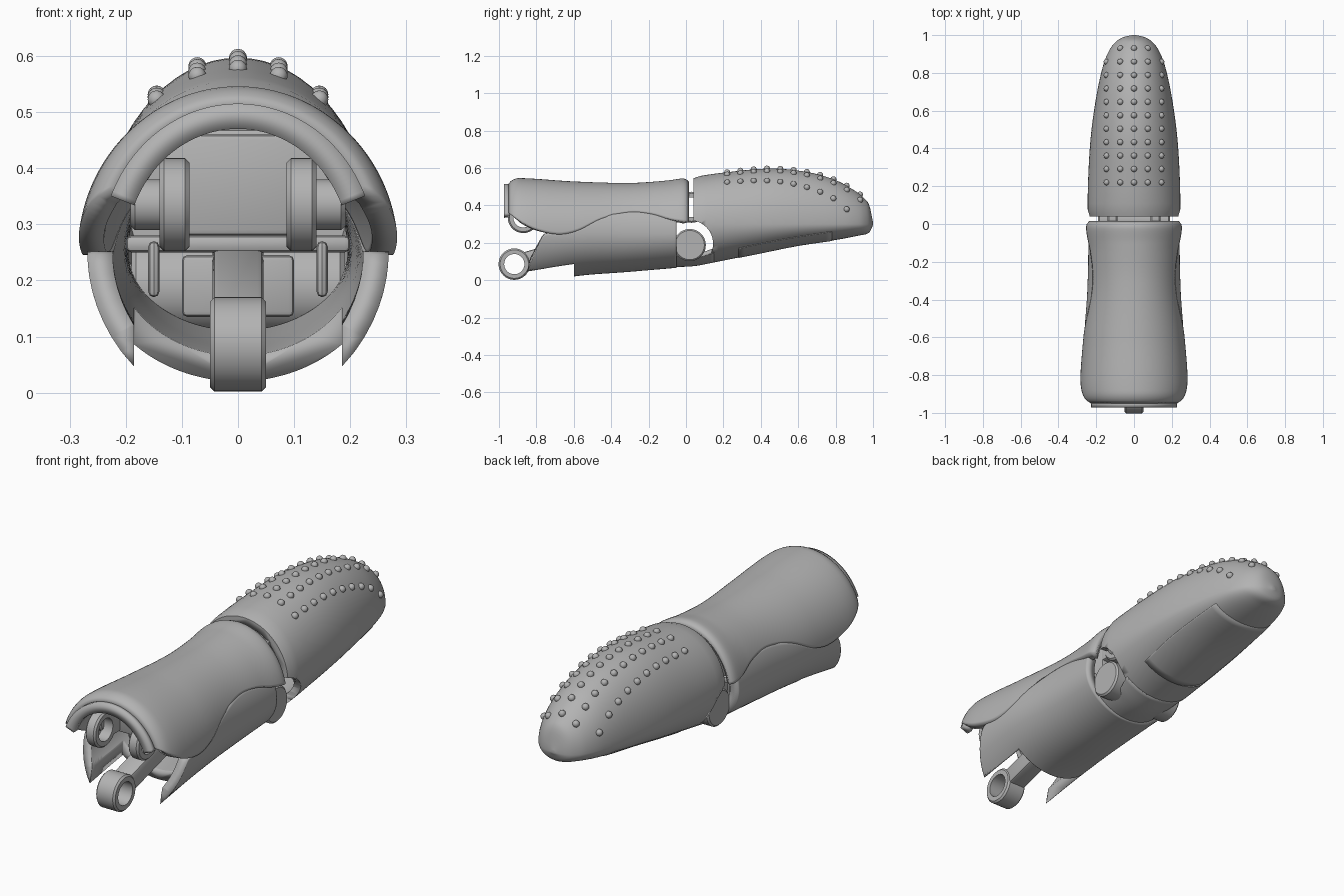
import bpy, bmesh, math
from mathutils import Matrix

cube = bpy.data.objects.get("Cube")
if cube:
    bpy.data.objects.remove(cube, do_unlink=True)

grey = bpy.data.materials.new("plain grey")
grey.use_nodes = True
GREY = (0.45, 0.45, 0.45, 1)
grey.diffuse_color = GREY
grey.node_tree.nodes["Principled BSDF"].inputs["Base Color"].default_value = GREY


def smooth_value(points, y):
    """Smooth curve through (y, value) points."""
    if y <= points[0][0]:
        return points[0][1]
    if y >= points[-1][0]:
        return points[-1][1]
    k = max(i for i in range(len(points) - 1) if points[i][0] <= y)
    (y0, v0), (y1, v1) = points[k], points[k + 1]

    def slope(i):
        a, b = points[max(i - 1, 0)], points[min(i + 1, len(points) - 1)]
        return (b[1] - a[1]) / (b[0] - a[0])
    h = y1 - y0
    t = (y - y0) / h
    return ((2*t**3 - 3*t*t + 1) * v0 + (t**3 - 2*t*t + t) * h * slope(k)
            + (3*t*t - 2*t**3) * v1 + (t**3 - t*t) * h * slope(k + 1))


def finish(name, bm, angle=35, recalc=True):
    if recalc:
        bmesh.ops.recalc_face_normals(bm, faces=bm.faces)
    me = bpy.data.meshes.new(name)
    bm.to_mesh(me)
    bm.free()
    ob = bpy.data.objects.new(name, me)
    bpy.context.collection.objects.link(ob)
    me.materials.append(grey)
    bpy.ops.object.select_all(action='DESELECT')
    ob.select_set(True)
    bpy.context.view_layer.objects.active = ob
    bpy.ops.object.shade_smooth_by_angle(angle=math.radians(angle))
    return ob


def loft(name, ys, shape, edge=None, upper=True, thick=0.0, grow=0.0, n=64):
    """Skin egg-shaped sections; an edge height leaves an open shell."""
    width, top, bottom, mid = shape
    bm = bmesh.new()
    rings = []
    for y in ys:
        w = max(smooth_value(width, y) + grow, 0.004)
        up = max(smooth_value(top, y) + grow - mid, 0.004)
        down = max(mid - smooth_value(bottom, y) + grow, 0.004)
        a, b = 0, 2 * math.pi
        if edge:
            d = smooth_value(edge, y) - mid
            a0 = math.asin(max(-1, min(1, d / (up if d > 0 else down))))
            a, b = (a0, math.pi - a0) if upper else (math.pi - a0, 2 * math.pi + a0)
        ring = []
        for j in range(n + 1 if edge else n):
            t = a + (b - a) * j / n
            s = math.sin(t)
            ring.append(bm.verts.new((w * math.cos(t), y, mid + s * (up if s > 0 else down))))
        rings.append(ring)
    for r0, r1 in zip(rings, rings[1:]):
        for j in range(n):
            k = (j + 1) % len(r0)
            bm.faces.new((r0[j], r1[j], r1[k], r0[k]))
    if not edge:
        bm.faces.new(rings[0])
        bm.faces.new(rings[-1])
    ob = finish(name, bm, recalc=not edge)
    if thick:
        m = ob.modifiers.new("thickness", 'SOLIDIFY')
        m.thickness, m.offset = thick, -1
    return ob


def steps(a, b, n, power=1):
    return [b - (b - a) * (1 - i / n) ** power for i in range(n + 1)]


def box(name, size, loc, tilt=0, bevel=0.01):
    bm = bmesh.new()
    bmesh.ops.create_cube(bm, size=1, matrix=Matrix.Translation(loc)
                          @ Matrix.Rotation(tilt, 4, 'X') @ Matrix.Diagonal((*size, 1)))
    if bevel:
        bmesh.ops.bevel(bm, geom=bm.edges[:], offset=bevel, segments=2, affect='EDGES', profile=0.5)
    return finish(name, bm)


def ring(name, x, y, z, outer, inner, width):
    """Ring (or disc when inner is 0) whose axis runs along x."""
    bm = bmesh.new()
    c, h = 0.008, width / 2
    prof = [(-h, inner), (-h, outer - c), (c - h, outer), (h - c, outer), (h, outer - c), (h, inner)]
    vs = [bm.verts.new((x + px, y, z + r)) for px, r in prof]
    es = [bm.edges.new((vs[i], vs[(i + 1) % len(vs)])) for i in range(len(vs) if inner else len(vs) - 1)]
    bmesh.ops.spin(bm, geom=vs + es, cent=(x, y, z), axis=(1, 0, 0),
                   angle=2 * math.pi, steps=48, use_duplicate=False)
    bmesh.ops.remove_doubles(bm, verts=bm.verts, dist=0.0001)
    return finish(name, bm)


def cut(ob, cutter):
    m = ob.modifiers.new("cut", 'BOOLEAN')
    m.operation, m.solver, m.object = 'DIFFERENCE', 'EXACT', cutter
    cutter.hide_render = True
    cutter.hide_set(True)


# Fingertip: solid pod, hollowed from its open end and cut around the hinge
tip_shape = (
    [(0.04, 0.235), (0.07, 0.245), (0.3, 0.24), (0.5, 0.225), (0.7, 0.195),
     (0.85, 0.16), (0.93, 0.125), (0.97, 0.09), (0.99, 0.055), (1, 0.01)],
    [(0.04, 0.545), (0.07, 0.556), (0.2, 0.575), (0.45, 0.597), (0.65, 0.578),
     (0.8, 0.535), (0.9, 0.48), (0.95, 0.44), (0.98, 0.4), (1, 0.31)],
    [(-0.09, 0.07), (0.04, 0.075), (0.15, 0.095), (0.4, 0.145), (0.6, 0.185),
     (0.8, 0.215), (0.93, 0.24), (0.98, 0.255), (1, 0.295)], 0.3)
tip = loft("fingertip", steps(0.04, 1, 50, 1.8), tip_shape)
cut(tip, loft("fingertip_cavity_cutter", steps(0, 0.5, 12), tip_shape, grow=-0.035))
cut(tip, ring("hinge_clearance_cutter", 0, 0.02, 0.195, 0.125, 0, 0.7))
loft("fingertip_hinge_strap", steps(-0.09, 0.15, 12), tip_shape,
     edge=[(-0.09, 0.14), (0.05, 0.12), (0.15, 0.15)], upper=False, thick=0.025)
loft("fingertip_pad", steps(0.28, 0.78, 16), tip_shape,
     edge=[(0.28, 0.17), (0.5, 0.215), (0.78, 0.26)], upper=False, thick=0.006, grow=0.002)

# Grip bumps in five rows
for col in range(-2, 3):
    for row in range(11):
        x, y = col * 0.0725, 0.22 + row * 0.071
        if abs(col) == 2 and row == 10:
            continue
        w, top = smooth_value(tip_shape[0], y), smooth_value(tip_shape[1], y)
        z = 0.3 + (top - 0.3) * math.sqrt(max(0, 1 - (x / w) ** 2))
        bm = bmesh.new()
        bmesh.ops.create_uvsphere(bm, u_segments=12, v_segments=8, radius=0.016,
                                  matrix=Matrix.Translation((x, y, z)))
        finish("grip_bump", bm, 60)

# Upper shell with wavy lower edge
wave = [(-0.95, 0.36), (-0.88, 0.31), (-0.8, 0.27), (-0.68, 0.245), (-0.58, 0.265), (-0.45, 0.33),
        (-0.3, 0.365), (-0.18, 0.355), (-0.08, 0.325), (0.01, 0.31)]
upper_shape = (
    [(-0.95, 0.25), (-0.93, 0.272), (-0.88, 0.284), (-0.8, 0.284), (-0.6, 0.268), (-0.35, 0.243),
     (-0.15, 0.247), (-0.03, 0.26), (0, 0.256), (0.015, 0.243)],
    [(-0.95, 0.515), (-0.93, 0.535), (-0.89, 0.546), (-0.6, 0.528), (-0.3, 0.52), (-0.1, 0.533),
     (-0.02, 0.544), (0, 0.54), (0.015, 0.527)],
    [(-1, 0), (0, 0)], 0.25)
loft("upper_shell", steps(-0.95, 0.015, 70), upper_shape, edge=wave, thick=0.045)
flange_shape = ([(-1, 0.245), (0, 0.245)], [(-1, 0.515), (0, 0.515)], [(-1, 0), (0, 0)], 0.25)
loft("front_flange", [-0.972, -0.94], flange_shape, edge=[(-1, 0.35), (0, 0.37)], thick=0.045)

# Lower shell, slotted under the front
lower_shape = (
    [(-0.85, 0.27), (-0.6, 0.264), (-0.35, 0.247), (-0.04, 0.24)],
    [(-1, 0.5), (0, 0.5)],
    [(-0.85, -0.03), (-0.6, 0.02), (-0.3, 0.045), (-0.04, 0.067)], 0.25)
lower_edge = [(-0.85, 0.045), (-0.84, 0.07), (-0.77, 0.23), (-0.75, 0.25)] + [
    (y, z + 0.005) for y, z in wave if -0.7 < y < 0]
lower = loft("lower_shell", steps(-0.85, -0.05, 70), lower_shape, edge=lower_edge,
             upper=False, thick=0.045)
cut(lower, box("slot_cutter", (0.37, 0.5, 0.4), (0, -0.85, 0.05), bevel=0))

# Inner frame with paired lugs at both ends
box("inner_frame", (0.28, 0.7, 0.18), (0, -0.41, 0.37))
box("frame_floor", (0.4, 0.42, 0.03), (0, -0.3, 0.265))
for side in (-1, 1):
    x = side * 0.113
    for end, y, z, toward in (("front", -0.87, 0.335, 0.1), ("back", 0.03, 0.39, -0.1)):
        ring(end + "_lug", x, y, z, 0.083, 0.053, 0.053)
        box(end + "_lug_arm", (0.05, 0.09, 0.1), (x, y + toward, z))
    ring("lug_boss", side * 0.162, -0.8, 0.335, 0.045, 0, 0.06)
    box("side_rib", (0.02, 0.5, 0.1), (side * 0.15, -0.35, 0.22))
box("tip_bulkhead", (0.28, 0.06, 0.18), (0, 0.14, 0.38))

# Lower link: front eyelet, arm and hinge barrel
ring("link_eyelet", 0, -0.918, 0.086, 0.084, 0.054, 0.1)
box("link_arm", (0.09, 0.42, 0.085), (0, -0.66, 0.165), 0.28)
box("link_block", (0.2, 0.46, 0.11), (0, -0.3, 0.19))
ring("hinge_barrel", 0, 0.02, 0.188, 0.086, 0, 0.38)
